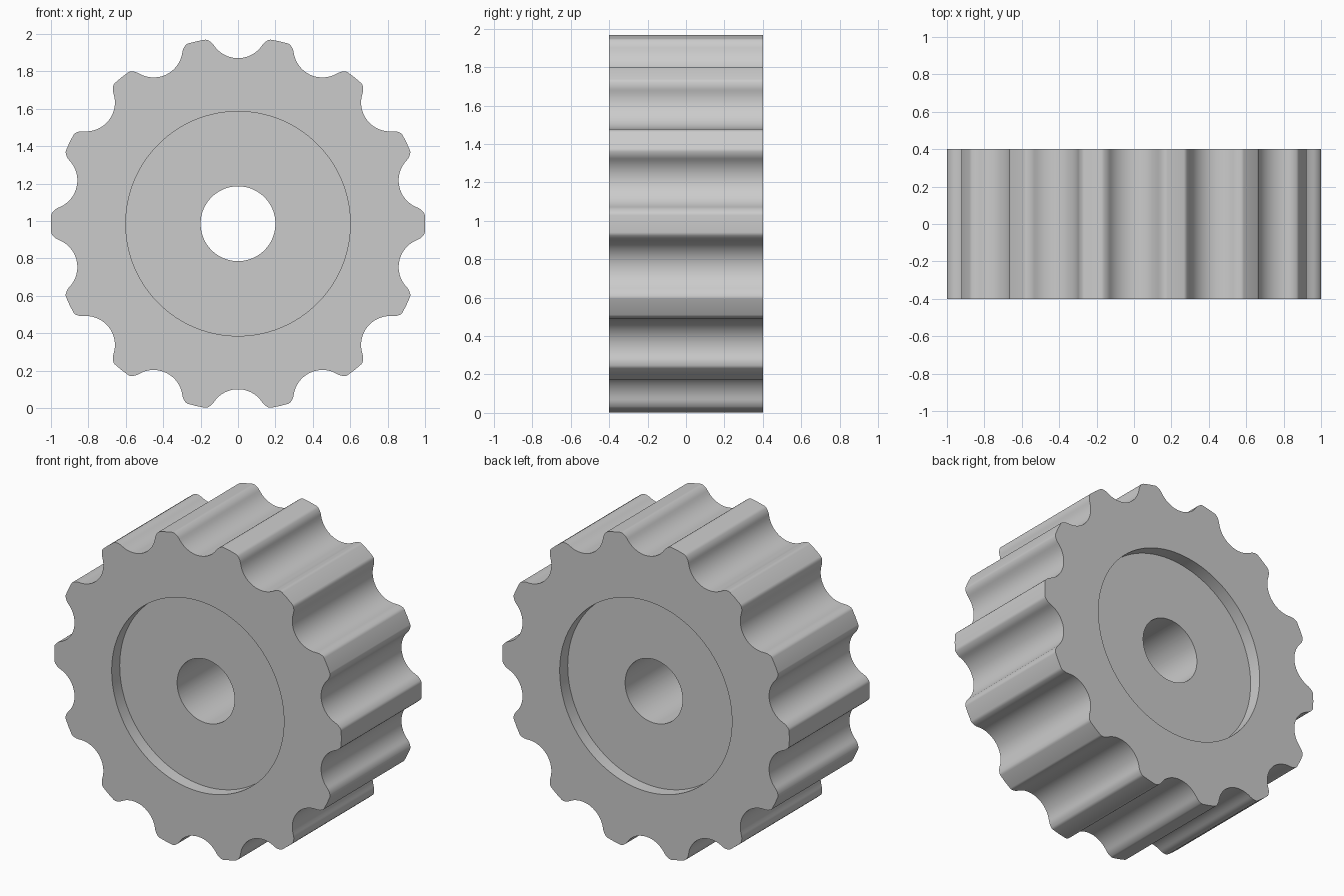
import bpy, bmesh
from math import sin, cos, pi, radians, hypot, atan2

cube = bpy.data.objects.get("Cube")
if cube:
    bpy.data.objects.remove(cube, do_unlink=True)

TEETH = 14
HALF_WIDTH = 0.4
RECESS_DEPTH = 0.08
RECESS_RADIUS = 0.6
BORE_RADIUS = 0.2
CENTRE_Z = 0.985
ROOT = 0.885


def arc(start, radius, slope_from, slope_to, steps):
    """Points after start on an arc whose tangent turns between two slopes."""
    a, b = radians(slope_from), radians(slope_to)
    turn = radius if b > a else -radius
    pts = []
    for i in range(1, steps + 1):
        s = a + (b - a) * i / steps
        pts.append((start[0] + turn * (sin(s) - sin(a)),
                    start[1] + turn * (cos(a) - cos(s))))
    return pts


# Half of one tooth gap: round root, convex flank, rounded tip corner
half = [(0, ROOT)]
half += arc(half[-1], 0.155, 0, 56, 10)
half += arc(half[-1], 0.08, 56, 25, 5)
half += arc(half[-1], 0.03, 25, -10, 5)

# Polar form, closed with the middle of the tooth tip, then mirrored
polar = [(atan2(t, r), hypot(t, r)) for t, r in half]
polar.append((pi / TEETH, 1.0))
gap = [(-a, r) for a, r in reversed(polar[1:-1])] + polar

# Repeat the gap around the wheel
outline = []
for k in range(TEETH):
    middle = pi / TEETH + k * 2 * pi / TEETH
    outline += [(middle + a, r) for a, r in gap]

# Cross-section rings from the front tooth edge, through the bore, to the back
floor = HALF_WIDTH - RECESS_DEPTH
section = [(None, -HALF_WIDTH), (RECESS_RADIUS, -HALF_WIDTH),
           (RECESS_RADIUS, -floor), (BORE_RADIUS, -floor),
           (BORE_RADIUS, floor), (RECESS_RADIUS, floor),
           (RECESS_RADIUS, HALF_WIDTH), (None, HALF_WIDTH)]

bm = bmesh.new()
rings = []
for radius, y in section:
    rings.append([bm.verts.new(((radius or r) * cos(a), y, (radius or r) * sin(a)))
                  for a, r in outline])
count = len(outline)
for j, ring in enumerate(rings):
    following = rings[(j + 1) % len(rings)]
    for i in range(count):
        n = (i + 1) % count
        bm.faces.new((ring[i], ring[n], following[n], following[i]))
bmesh.ops.recalc_face_normals(bm, faces=bm.faces)

mesh = bpy.data.meshes.new("sprocket_wheel")
bm.to_mesh(mesh)
bm.free()
wheel = bpy.data.objects.new("sprocket_wheel", mesh)
wheel.location.z = CENTRE_Z
bpy.context.collection.objects.link(wheel)

# Plain grey material
grey = bpy.data.materials.new("light_grey")
grey.use_nodes = True
colour = (0.6, 0.6, 0.6, 1)
grey.diffuse_color = colour
grey.node_tree.nodes["Principled BSDF"].inputs["Base Color"].default_value = colour
mesh.materials.append(grey)

# Smooth flanks with crisp rims
bpy.ops.object.select_all(action="DESELECT")
wheel.select_set(True)
bpy.context.view_layer.objects.active = wheel
bpy.ops.object.shade_smooth_by_angle(angle=radians(30))
